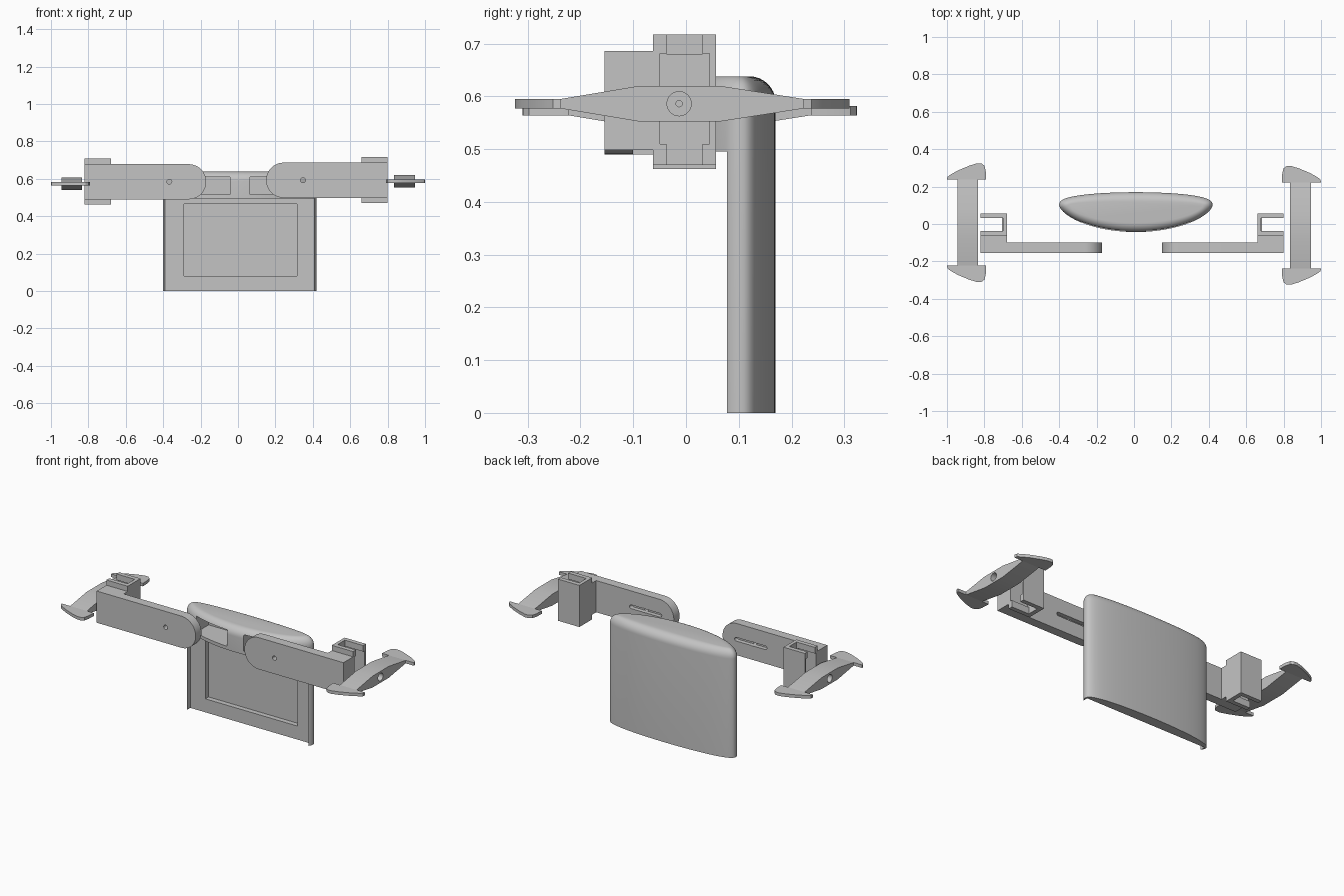
import bpy, bmesh
from math import sin, cos, pi

if "Cube" in bpy.data.objects:
    bpy.data.objects.remove(bpy.data.objects["Cube"], do_unlink=True)

grey = bpy.data.materials.new("plain_grey")
grey.use_nodes = True
GREY = (0.55, 0.55, 0.55, 1)
grey.diffuse_color = GREY
grey.node_tree.nodes["Principled BSDF"].inputs["Base Color"].default_value = GREY


def loft(name, rings):
    """Closed solid through a list of equal-length point rings."""
    bm = bmesh.new()
    rows = [[bm.verts.new(p) for p in ring] for ring in rings]
    n = len(rows[0])
    bm.faces.new(rows[0])
    bm.faces.new(rows[-1])
    for a, b in zip(rows, rows[1:]):
        for i in range(n):
            j = (i + 1) % n
            bm.faces.new((a[i], a[j], b[j], b[i]))
    bmesh.ops.recalc_face_normals(bm, faces=bm.faces)
    mesh = bpy.data.meshes.new(name)
    bm.to_mesh(mesh)
    bm.free()
    mesh.materials.append(grey)
    obj = bpy.data.objects.new(name, mesh)
    bpy.context.collection.objects.link(obj)
    return obj


def prism(name, pts, axis, lo, hi):
    """Extrude a 2D outline along one axis."""
    place = {"x": lambda p, t: (t, p[0], p[1]),
             "y": lambda p, t: (p[0], t, p[1]),
             "z": lambda p, t: (p[0], p[1], t)}[axis]
    return loft(name, [[place(p, t) for p in pts] for t in (lo, hi)])


def box(name, x, y, z):
    (x0, x1), (z0, z1) = x, z
    return prism(name, [(x0, z0), (x1, z0), (x1, z1), (x0, z1)], "y", *y)


def arc(cx, cy, r, start, end, n=24):
    return [(cx + r * cos(start + (end - start) * i / n),
             cy + r * sin(start + (end - start) * i / n)) for i in range(n + 1)]


def circle(cx, cy, r, n=32):
    return arc(cx, cy, r, 0, 2 * pi, n)[:-1]


def cut(obj, *cutters):
    bpy.context.view_layer.objects.active = obj
    for c in cutters:
        m = obj.modifiers.new("cut", "BOOLEAN")
        m.object, m.operation, m.solver = c, "DIFFERENCE", "EXACT"
        bpy.ops.object.modifier_apply(modifier=m.name)
        bpy.data.objects.remove(c, do_unlink=True)


def smooth(obj, angle=0.5):
    bpy.ops.object.select_all(action="DESELECT")
    obj.select_set(True)
    bpy.context.view_layer.objects.active = obj
    bpy.ops.object.shade_smooth_by_angle(angle=angle)


# Lens-shaped shell with a rounded top
CX, CY, TOP, R = 0.01, 0.1, 0.638, 0.05


def lens(inset, z):
    ring = []
    for i in range(96):
        t = 2 * pi * i / 96
        s = sin(t)
        y = (0.07 - inset) * s ** 0.7 if s >= 0 else -(0.143 - inset) * (-s) ** 1.25
        ring.append((CX + (0.41 - inset) * cos(t), CY + y, z))
    return ring


steps = [k * pi / 16 for k in range(9)]
shell = loft("shell", [lens(0, 0)] + [lens(R * (1 - cos(a)), TOP - R + R * sin(a)) for a in steps])

# Lower front cut back between thin side lips, its window, and two deep upper pockets
cut(shell,
    box("front_cutter", (-0.6, 0.6), (-0.3, 0.07), (-0.1, 0.495)),
    box("panel_cutter", (-0.389, 0.409), (-0.2, 0.108), (-0.1, 0.495)),
    box("window_cutter", (-0.29, 0.315), (0, 0.138), (0.08, 0.465)),
    box("left_pocket_cutter", (0.064, 0.3), (-0.2, 0.125), (0.515, 0.61)),
    box("right_pocket_cutter", (-0.28, -0.042), (-0.2, 0.125), (0.515, 0.61)))
smooth(shell)

CAP = [(0.79, 0.23), (0.793, 0.28), (0.80, 0.305), (0.815, 0.316), (0.84, 0.317),
       (0.88, 0.305), (0.94, 0.28), (0.98, 0.258), (0.997, 0.245), (1.0, 0.23)]
BAR = [(-0.23, 0.009), (-0.08, 0.034), (0.07, 0.034), (0.23, 0.009),
       (0.23, -0.009), (0.07, -0.034), (-0.08, -0.034), (-0.23, -0.009)]

for side, s, zc in (("left", 1, 0.592), ("right", -1, 0.584)):

    def X(u0, u1):
        return tuple(sorted((s * u0 - 0.01, s * u1 - 0.01)))

    # Arm with a round inner end, a pin hole and a long slot behind it
    r = 0.094
    outline = [(0.81, zc - r), (0.81, zc + r)] + arc(0.16 + r, zc, r, pi / 2, 3 * pi / 2)
    arm = prism(side + "_arm", [(s * u - 0.01, z) for u, z in outline], "y", -0.154, -0.1)
    h = 0.011
    slot = arc(0.25, zc, h, pi / 2, 3 * pi / 2, 12) + arc(0.44, zc, h, -pi / 2, pi / 2, 12)
    cut(arm,
        prism("pin_cutter", circle(s * 0.357 - 0.01, zc, 0.013), "y", -0.3, 0),
        prism("slot_cutter", [(s * u - 0.01, z) for u, z in slot], "y", -0.125, 0))
    smooth(arm)
    box(side + "_arm_block", X(0.67, 0.81), (-0.1, -0.062), (zc - r, zc + r))

    # Clip, open outward, with a narrower throat at top and bottom
    clip = box(side + "_clip", X(0.67, 0.81), (-0.063, 0.057), (zc - 0.122, zc + 0.125))
    cut(clip,
        box("throat_cutter", X(0.695, 0.9), (-0.037, 0.031), (0.3, zc)),
        box("top_throat_cutter", X(0.69, 0.9), (-0.037, 0.031), (zc + 0.088, 0.9)),
        box("cavity_cutter", X(0.695, 0.9), (-0.049, 0.045), (zc - 0.082, zc + 0.089)))

    # Thumb knob: tapered bar with a stepped hole and two curved end caps
    yk, zk = -0.007 * s, 0.5795 + 0.0065 * s
    ends = sorted((s * 0.835, s * 0.945))
    bar = prism(side + "_knob_bar", [(yk + y, zk + z) for y, z in BAR], "x", *ends)
    cut(bar,
        prism("bore_cutter", circle(yk - 0.006, zk, 0.023), "x", *sorted((s * 0.87, s))),
        prism("hole_cutter", circle(yk - 0.006, zk, 0.006, 16), "x", *sorted((s * 0.8, s))))
    smooth(bar, 0.3)
    for end, d in (("back", 1), ("front", -1)):
        cap = prism(f"{side}_knob_{end}_cap", [(s * u, yk + d * v) for u, v in CAP],
                    "z", zk - 0.009, zk + 0.009)
        smooth(cap)
